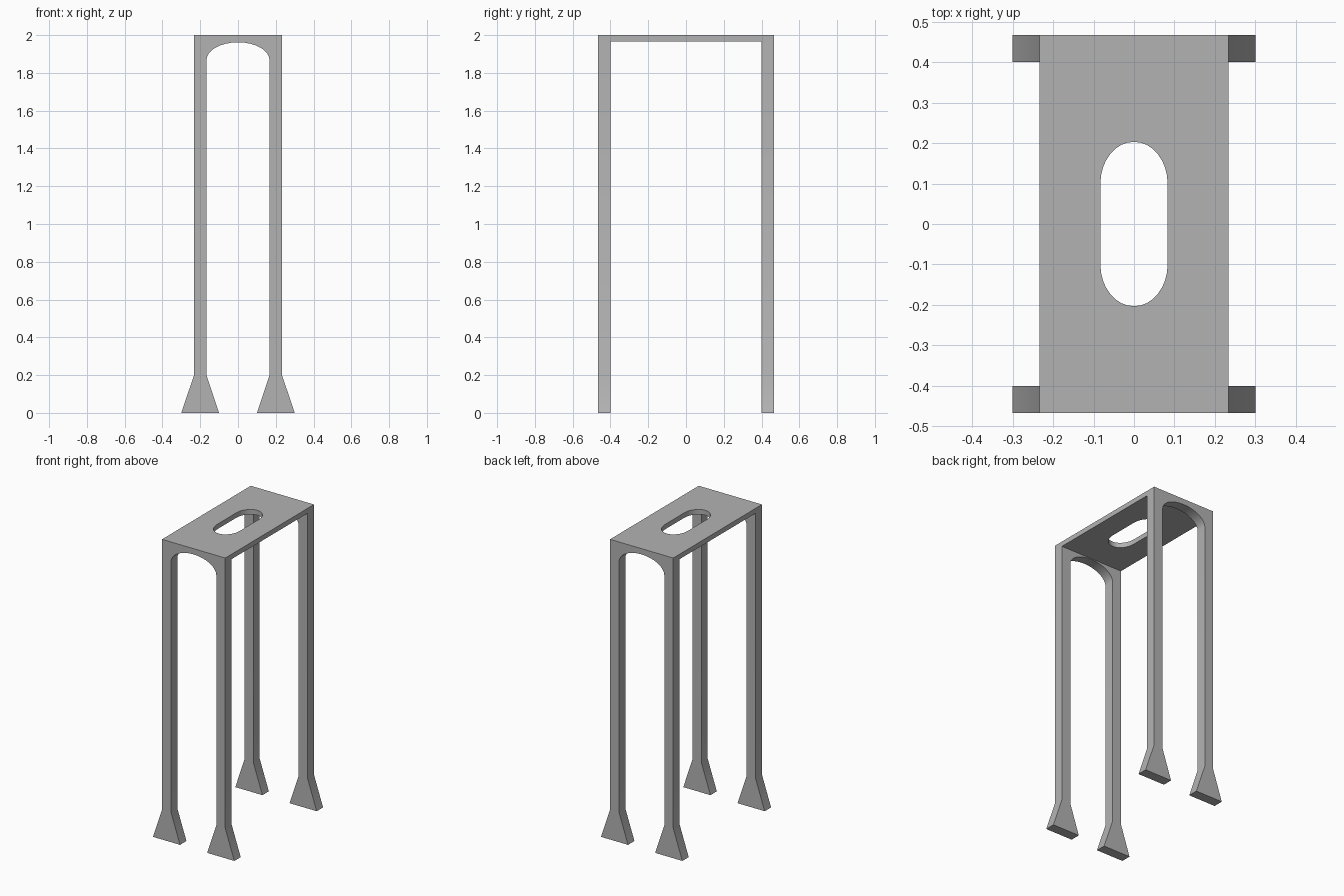
import bpy
import bmesh
from math import cos, sin, pi, radians
from mathutils import Vector

cube = bpy.data.objects.get("Cube")
if cube:
    bpy.data.objects.remove(cube, do_unlink=True)

grey = bpy.data.materials.new("mid_grey")
grey.use_nodes = True
colour = (0.45, 0.45, 0.45, 1)
grey.diffuse_color = colour
grey.node_tree.nodes["Principled BSDF"].inputs["Base Color"].default_value = colour


def prism(name, points, sweep):
    """Closed outline swept along a vector into a solid."""
    bm = bmesh.new()
    face = bm.faces.new([bm.verts.new(p) for p in points])
    swept = bmesh.ops.extrude_face_region(bm, geom=[face])["geom"]
    verts = [g for g in swept if isinstance(g, bmesh.types.BMVert)]
    bmesh.ops.translate(bm, verts=verts, vec=Vector(sweep))
    bmesh.ops.recalc_face_normals(bm, faces=bm.faces[:])
    mesh = bpy.data.meshes.new(name)
    bm.to_mesh(mesh)
    bm.free()
    obj = bpy.data.objects.new(name, mesh)
    bpy.context.collection.objects.link(obj)
    mesh.materials.append(grey)
    return obj


def cut(target, cutter):
    """Subtract the cutter, then discard it."""
    cutter.hide_render = True
    bpy.context.view_layer.objects.active = target
    mod = target.modifiers.new(cutter.name, "BOOLEAN")
    mod.operation = "DIFFERENCE"
    mod.solver = "EXACT"
    mod.object = cutter
    bpy.ops.object.modifier_apply(modifier=mod.name)
    bpy.data.objects.remove(cutter, do_unlink=True)


HALF_LENGTH = 0.467
STEPS = 16

# Front outline: flared feet, slim legs, rounded arch and flat top
leg_outer = [(0.233, 2), (0.233, 0.2), (0.3, 0), (0.1, 0), (0.167, 0.2)]
arch = [(0.167 * cos(pi * i / STEPS), 1.867 + 0.095 * sin(pi * i / STEPS))
        for i in range(STEPS + 1)]
outline = leg_outer + arch + [(-x, z) for x, z in reversed(leg_outer)]
stand = prism("stand_frame", [(x, -HALF_LENGTH, z) for x, z in outline],
              (0, 2 * HALF_LENGTH, 0))

# Side opening, leaving two end frames and a thin deck
opening = [(-1, -0.4, -1), (-1, 0.4, -1), (-1, 0.4, 1.967), (-1, -0.4, 1.967)]
cut(stand, prism("side_opening", opening, (2, 0, 0)))

# Long rounded slot through the deck
half_slot = [(0.083 * cos(pi * i / STEPS), 0.1 + 0.103 * sin(pi * i / STEPS))
             for i in range(STEPS + 1)]
slot = half_slot + [(-x, -y) for x, y in half_slot]
cut(stand, prism("deck_slot", [(x, y, 1.9) for x, y in slot], (0, 0, 0.2)))

# Soft bends at the feet and curves, sharp corners elsewhere
bpy.ops.object.select_all(action="DESELECT")
stand.select_set(True)
bpy.context.view_layer.objects.active = stand
bpy.ops.object.shade_smooth_by_angle(angle=radians(30))
